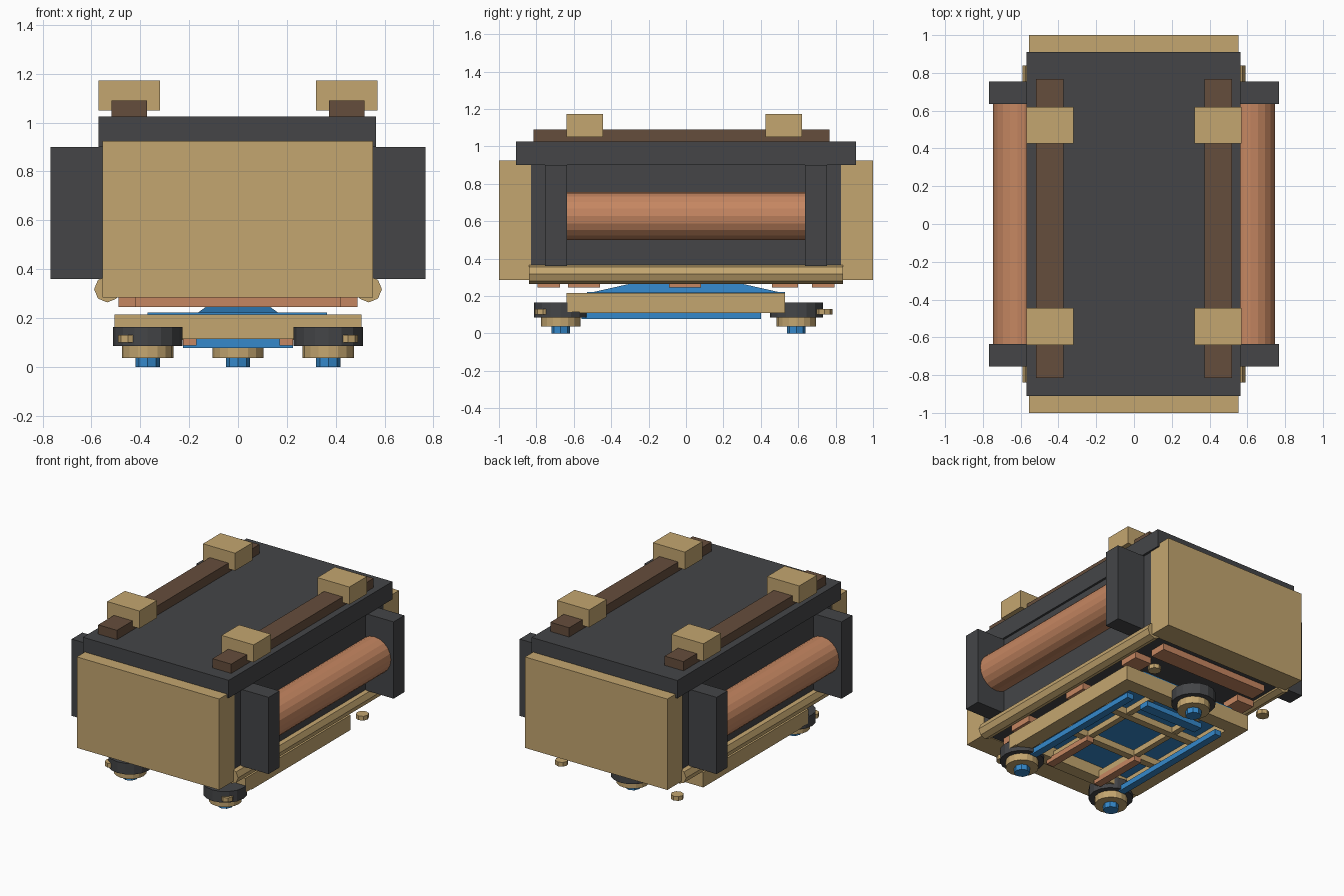
import bpy, bmesh, math
from mathutils import Matrix, Vector

if "Cube" in bpy.data.objects:
    bpy.data.objects.remove(bpy.data.objects["Cube"])


def material(name, rgb):
    m = bpy.data.materials.new(name)
    m.diffuse_color = (*rgb, 1)
    m.use_nodes = True
    m.node_tree.nodes["Principled BSDF"].inputs["Base Color"].default_value = m.diffuse_color
    return m


TAN = material("tan", (0.55, 0.38, 0.16))
DARK = material("charcoal", (0.058, 0.06, 0.064))
COPPER = material("copper", (0.56, 0.24, 0.12))
BROWN = material("brown", (0.13, 0.075, 0.045))
BLUE = material("blue", (0.035, 0.25, 0.60))


def finish(name, bm, mat):
    bmesh.ops.recalc_face_normals(bm, faces=bm.faces)
    me = bpy.data.meshes.new(name)
    bm.to_mesh(me)
    bm.free()
    me.materials.append(mat)
    ob = bpy.data.objects.new(name, me)
    bpy.context.collection.objects.link(ob)
    return ob


def box(name, mat, x, y, z):
    """Box from (min, max) ranges."""
    bm = bmesh.new()
    size = [r[1] - r[0] for r in (x, y, z)]
    mid = [(r[0] + r[1]) / 2 for r in (x, y, z)]
    bmesh.ops.create_cube(bm, size=1, matrix=Matrix.Translation(mid) @ Matrix.Diagonal((*size, 1)))
    return finish(name, bm, mat)


def cyl(name, mat, center, r, length, sides, along_y=False):
    bm = bmesh.new()
    rot = Matrix.Rotation(math.pi / 2, 4, 'X') if along_y else Matrix.Identity(4)
    bmesh.ops.create_cone(bm, cap_ends=True, segments=sides, radius1=r, radius2=r, depth=length,
                          matrix=Matrix.Translation(center) @ rot)
    return finish(name, bm, mat)


def span(s, a, b):
    """Range a..b mirrored by sign s."""
    return (a, b) if s > 0 else (-b, -a)


# Main housing and lid
box("body_core", DARK, (-0.55, 0.55), (-0.84, 0.84), (0.29, 0.91))
box("lid", DARK, (-0.57, 0.565), (-0.91, 0.91), (0.90, 1.025))
for s, end in ((-1, "front"), (1, "back")):
    box(end + "_end_block", TAN, (-0.555, 0.553), span(s, 0.83, 1.0), (0.285, 0.925))
    # Copper cross strip under each end
    box(end + "_under_strip", COPPER, (-0.42, 0.42), span(s, 0.675, 0.795), (0.245, 0.295))

for s, side in ((-1, "left"), (1, "right")):
    # Side roller between two posts
    cyl(side + "_roller", COPPER, (s * 0.618, 0, 0.628), 0.128, 1.28, 20, True)
    for t, end in ((-1, "front"), (1, "back")):
        box(f"{side}_{end}_post", DARK, span(s, 0.54, 0.767), span(t, 0.635, 0.755), (0.36, 0.90))
    # Lower side rail
    cyl(side + "_lower_rail", TAN, (s * 0.535, 0, 0.318), 0.054, 1.68, 8, True)
    # Top rail and its clamps
    box(side + "_top_rail", BROWN, span(s, 0.372, 0.518), (-0.815, 0.768), (1.02, 1.09))
    box(side + "_front_clamp", TAN, span(s, 0.32, 0.57), (-0.64, -0.445), (1.05, 1.173))
    box(side + "_back_clamp", TAN, span(s, 0.32, 0.57), (0.425, 0.62), (1.05, 1.173))
    # Copper pads below the body
    for i, (a, b) in enumerate(((-0.63, -0.46), (-0.09, 0.08), (0.46, 0.60))):
        box(f"{side}_under_pad_{i}", COPPER, span(s, 0.36, 0.49), (a, b), (0.245, 0.29))
    # Under frame side members
    box(side + "_frame_rail", TAN, span(s, 0.40, 0.505), (-0.57, 0.53), (0.11, 0.215))
    box(side + "_frame_inner_bar", TAN, span(s, 0.17, 0.21), (-0.56, 0.45), (0.125, 0.165))
    box(side + "_blue_runner", BLUE, span(s, 0.34, 0.39), (-0.56, 0.40), (0.078, 0.115))
    box(side + "_copper_runner", COPPER, span(s, 0.17, 0.225), (-0.60, -0.20), (0.088, 0.125))
    # Adjusting knobs
    for y, end in ((-0.765, "front"), (0.74, "back")):
        cyl(f"{side}_{end}_knob", TAN, (s * 0.45, y, 0.115), 0.042, 0.03, 8)

# Under frame cross members
box("frame_front", TAN, (-0.505, 0.505), (-0.64, -0.55), (0.115, 0.215))
box("frame_back", TAN, (-0.41, 0.41), (0.43, 0.53), (0.11, 0.215))
for i, y in enumerate((-0.23, 0.15)):
    box(f"frame_crossbar_{i}", TAN, (-0.41, 0.41), (y - 0.025, y + 0.025), (0.12, 0.165))
box("blue_crossbar", BLUE, (-0.225, 0.225), (0.33, 0.40), (0.078, 0.115))

# Blue pan with a tapered pedestal joining frame to body
box("blue_pan", BLUE, (-0.41, 0.41), (-0.56, 0.45), (0.195, 0.214))
box("blue_pan_top", BLUE, (-0.37, 0.365), (-0.53, 0.53), (0.212, 0.222))
bm = bmesh.new()
rings = [[bm.verts.new((sx * w, sy * l, z)) for sx, sy in ((-1, -1), (1, -1), (1, 1), (-1, 1))]
         for w, l, z in ((0.17, 0.51, 0.218), (0.07, 0.19, 0.29))]
for i in range(4):
    j = (i + 1) % 4
    bm.faces.new((rings[0][i], rings[0][j], rings[1][j], rings[1][i]))
bm.faces.new(rings[0][::-1])
bm.faces.new(rings[1])
finish("blue_pedestal", bm, BLUE)

# Three levelling feet: dark cup, tan collar, blue tip
for name, x, y in (("left_front", -0.37, -0.67), ("right_front", 0.37, -0.67), ("back", 0, 0.59)):
    cyl(name + "_foot_cup", DARK, (x, y, 0.125), 0.142, 0.078, 16)
    cyl(name + "_foot_collar", TAN, (x, y, 0.065), 0.105, 0.055, 16)
    cyl(name + "_foot_tip", BLUE, (x, y, 0.022), 0.05, 0.044, 8)
